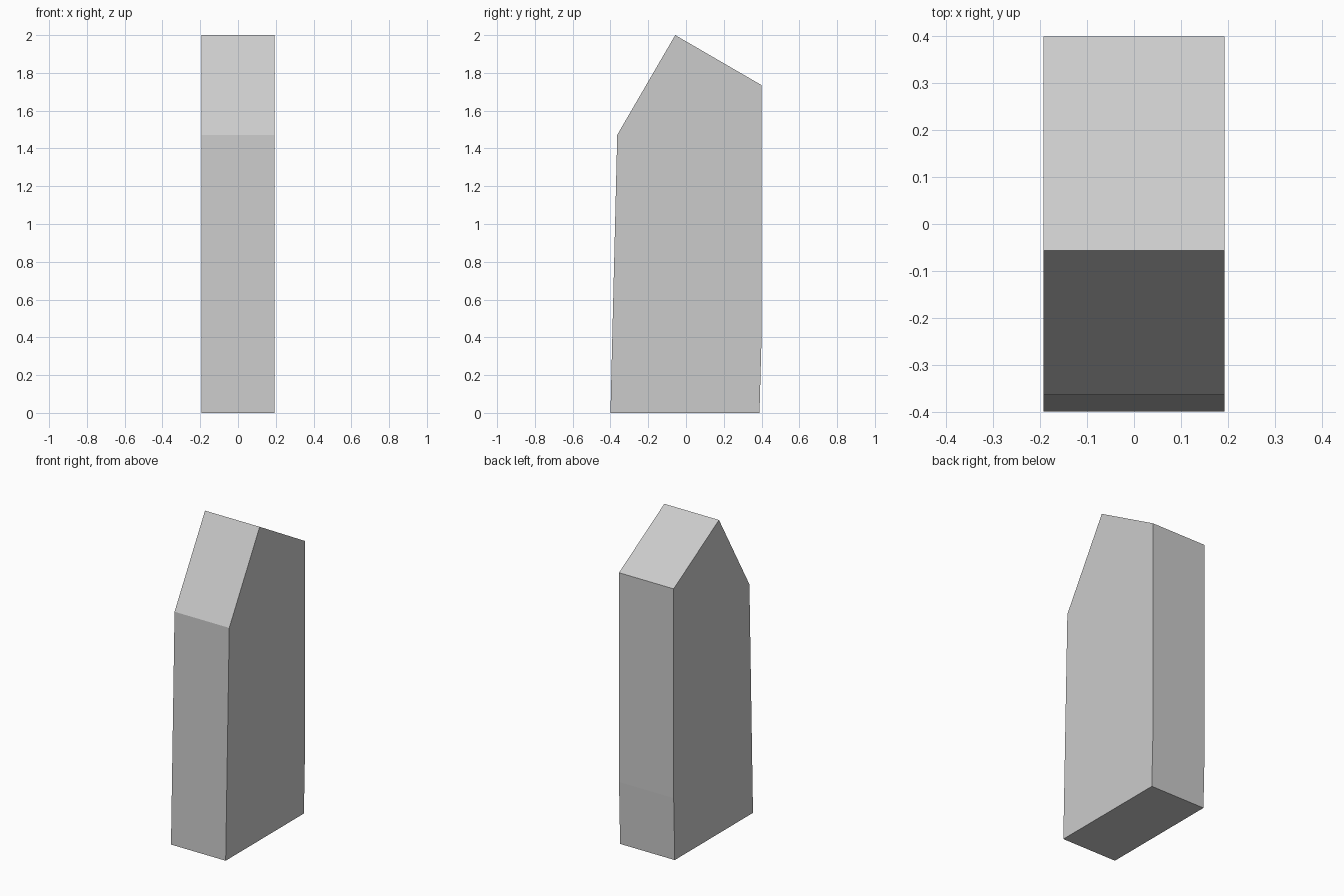
import bpy
import bmesh

if "Cube" in bpy.data.objects:
    bpy.data.objects.remove(bpy.data.objects["Cube"])

HALF_WIDTH = 0.193

# Side profile (y, z): upright block with a lopsided pointed top
PROFILE = [(-0.40, 0.0), (0.389, 0.0), (0.40, 0.40),
           (0.40, 1.735), (-0.057, 2.0), (-0.364, 1.472)]

# Extrude the profile across the width
bm = bmesh.new()
side = bm.faces.new([bm.verts.new((-HALF_WIDTH, y, z)) for y, z in PROFILE])
result = bmesh.ops.extrude_face_region(bm, geom=[side], use_keep_orig=True)
moved = [g for g in result["geom"] if isinstance(g, bmesh.types.BMVert)]
bmesh.ops.translate(bm, verts=moved, vec=(2 * HALF_WIDTH, 0, 0))
bmesh.ops.recalc_face_normals(bm, faces=bm.faces)

mesh = bpy.data.meshes.new("pointed_block")
bm.to_mesh(mesh)
bm.free()
block = bpy.data.objects.new("pointed_block", mesh)
bpy.context.collection.objects.link(block)
